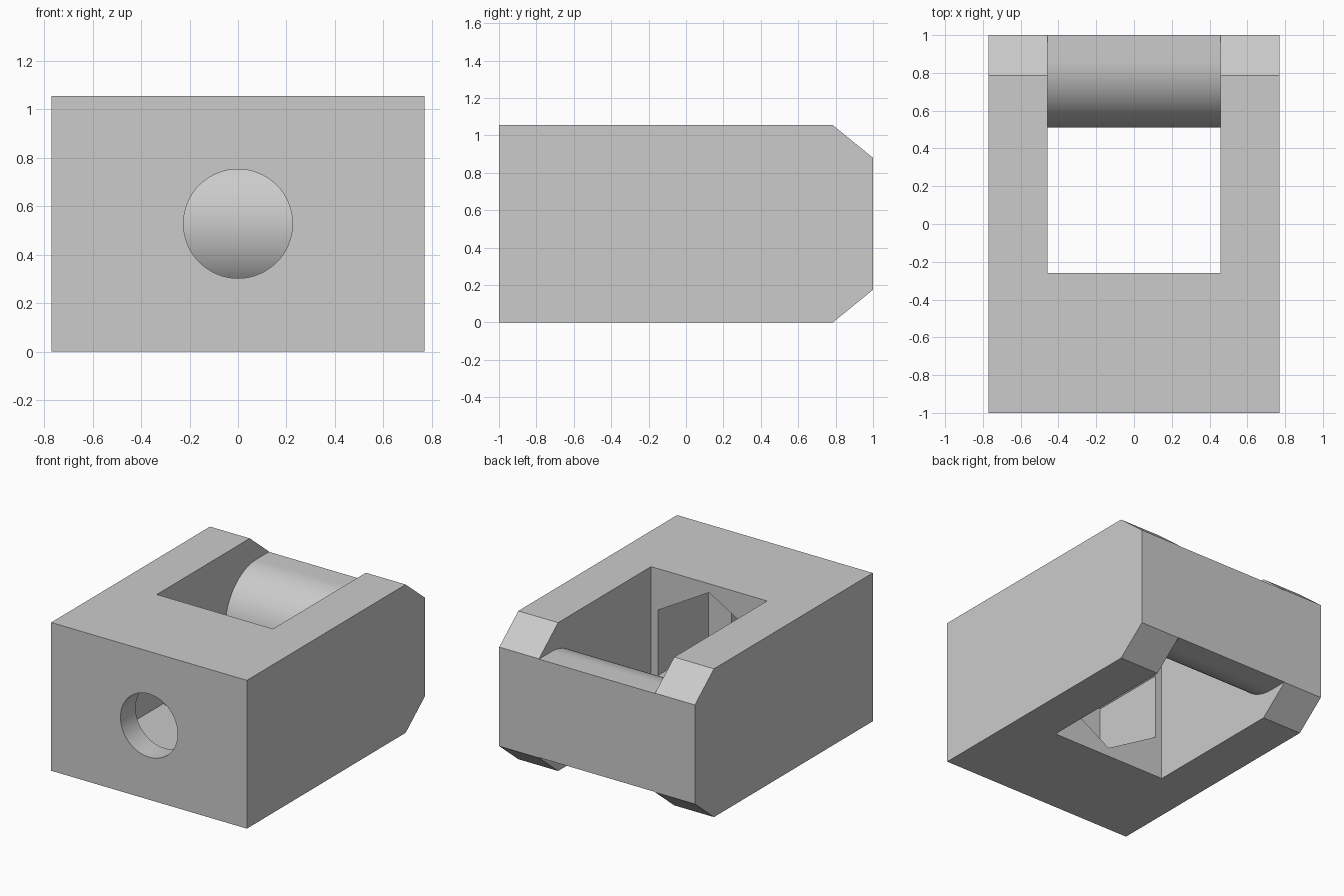
import bpy, bmesh, math
from mathutils import Vector

cube = bpy.data.objects.get("Cube")
if cube:
    bpy.data.objects.remove(cube, do_unlink=True)

HALF_W, HEIGHT = 0.77, 1.055
MID = HEIGHT / 2

grey = bpy.data.materials.new("light grey")
grey.use_nodes = True
colour = (0.6, 0.6, 0.6, 1)
grey.diffuse_color = colour
grey.node_tree.nodes["Principled BSDF"].inputs["Base Color"].default_value = colour


def prism(name, outline, direction):
    """Extrude a closed outline of 3D points into a solid."""
    bm = bmesh.new()
    face = bm.faces.new([bm.verts.new(p) for p in outline])
    side = bmesh.ops.extrude_face_region(bm, geom=[face])["geom"]
    moved = [v for v in side if isinstance(v, bmesh.types.BMVert)]
    bmesh.ops.translate(bm, verts=moved, vec=Vector(direction))
    bmesh.ops.recalc_face_normals(bm, faces=bm.faces)
    mesh = bpy.data.meshes.new(name)
    bm.to_mesh(mesh)
    bm.free()
    obj = bpy.data.objects.new(name, mesh)
    bpy.context.collection.objects.link(obj)
    mesh.materials.append(grey)
    return obj


def side_prism(name, profile, half_width):
    """Profile in (y, z), extruded symmetrically across x."""
    return prism(name, [(-half_width, y, z) for y, z in profile], (2 * half_width, 0, 0))


def bore(name, radius, sides, y0, y1):
    """Regular polygon with a vertex on top, extruded along y."""
    turns = [2 * math.pi * i / sides for i in range(sides)]
    ring = [(radius * math.sin(a), y0, MID + radius * math.cos(a)) for a in turns]
    return prism(name, ring, (0, y1 - y0, 0))


# Block with chamfered rear edges
body = side_prism("clamp_block", [
    (-1, 0), (0.785, 0), (1, 0.175), (1, HEIGHT - 0.175), (0.785, HEIGHT), (-1, HEIGHT)], HALF_W)

# Vertical window that leaves a rounded crossbar at the rear
R, BAR_Y = 0.35, 0.86
arc = []
for i in range(49):
    a = math.pi / 2 + math.pi * i / 48
    arc.append((BAR_Y + R * math.cos(a), MID + R * math.sin(a)))
window = side_prism("window_cutter", [
    (-0.26, -0.2), (-0.26, 1.3), (1.2, 1.3), (1.2, MID + R), *arc,
    (1.2, MID - R), (1.2, -0.2)], 0.457)

# Hexagonal nut pocket and round bolt hole
pocket = bore("nut_pocket_cutter", 0.465, 6, -0.83, 0.0)
hole = bore("bolt_hole_cutter", 0.225, 64, -1.2, -0.5)

bpy.ops.object.select_all(action='DESELECT')
bpy.context.view_layer.objects.active = body
body.select_set(True)
for cutter in (window, pocket, hole):
    cutter.hide_render = True
    mod = body.modifiers.new(cutter.name, 'BOOLEAN')
    mod.operation = 'DIFFERENCE'
    mod.solver = 'EXACT'
    mod.object = cutter
    bpy.ops.object.modifier_apply(modifier=mod.name)
    bpy.data.objects.remove(cutter, do_unlink=True)

bpy.ops.object.shade_smooth_by_angle(angle=math.radians(25))
